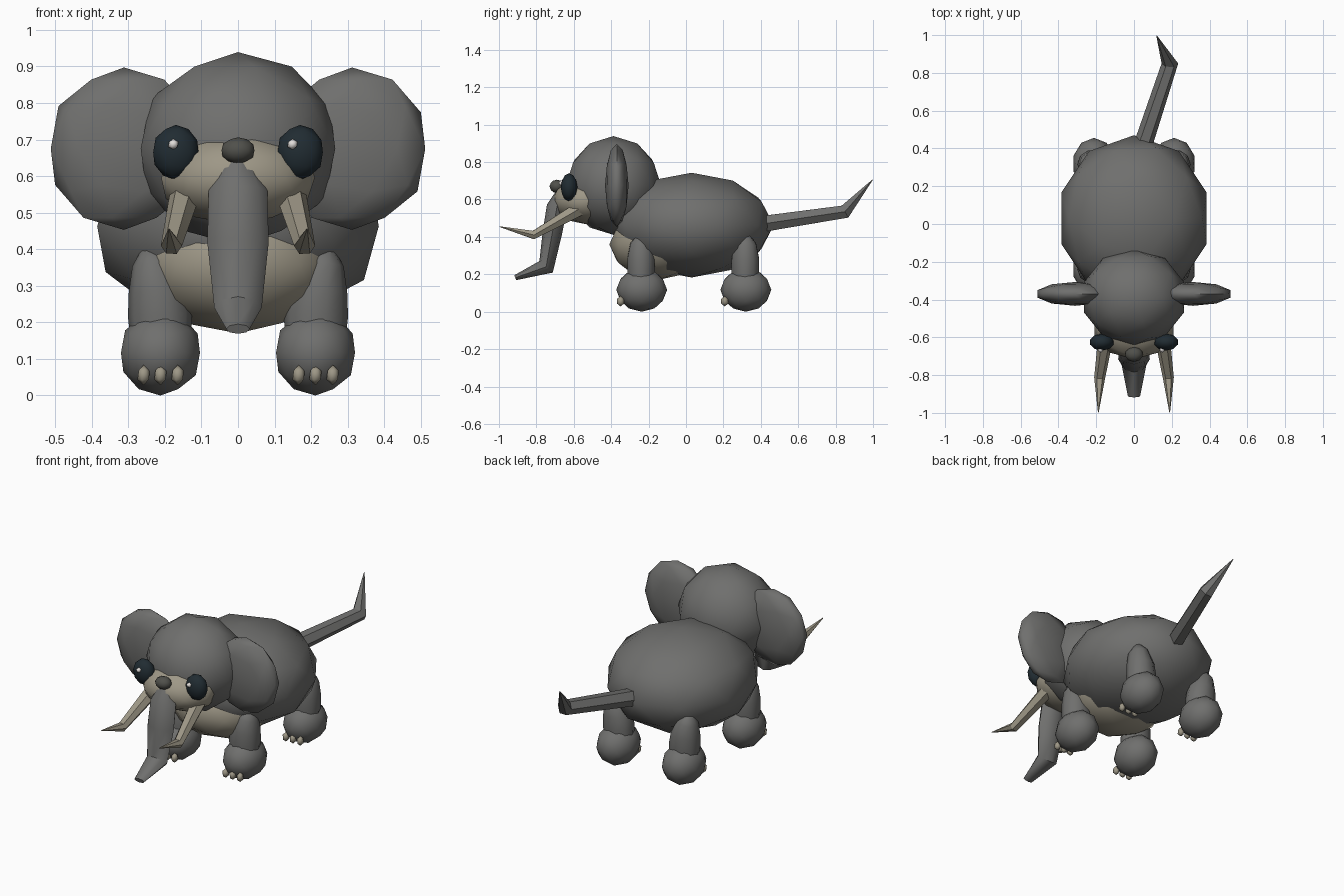
import bpy, bmesh
from math import radians, cos, sin, pi
from mathutils import Vector

if "Cube" in bpy.data.objects:
    bpy.data.objects.remove(bpy.data.objects["Cube"])


def material(name, rgb):
    m = bpy.data.materials.new(name)
    m.diffuse_color = (*rgb, 1)
    m.use_nodes = True
    m.node_tree.nodes["Principled BSDF"].inputs["Base Color"].default_value = m.diffuse_color
    return m


HIDE = material("hide_grey", (0.16, 0.16, 0.155))
CREAM = material("cream", (0.34, 0.31, 0.24))
DARK = material("eye_dark", (0.015, 0.025, 0.032))
NOSE = material("nose_grey", (0.08, 0.08, 0.07))
WHITE = material("highlight", (0.75, 0.72, 0.7))


def finish(name, bm, mat, angle):
    bmesh.ops.recalc_face_normals(bm, faces=bm.faces)
    me = bpy.data.meshes.new(name)
    bm.to_mesh(me)
    bm.free()
    ob = bpy.data.objects.new(name, me)
    bpy.context.collection.objects.link(ob)
    me.materials.append(mat)
    bpy.ops.object.select_all(action='DESELECT')
    bpy.context.view_layer.objects.active = ob
    ob.select_set(True)
    bpy.ops.object.shade_smooth_by_angle(angle=radians(angle))
    return ob


def blob(name, centre, radii, mat=HIDE, level=2):
    """Low-poly icosphere stretched so its extents match the radii."""
    bm = bmesh.new()
    bmesh.ops.create_icosphere(bm, subdivisions=level, radius=1)
    ext = [max(abs(v.co[i]) for v in bm.verts) for i in range(3)]
    for v in bm.verts:
        v.co = [centre[i] + v.co[i] / ext[i] * radii[i] for i in range(3)]
    return finish(name, bm, mat, 60)


def tube(name, path, mat=HIDE, sides=8, angle=50):
    """Skin rings (x, y, z, width radius, depth radius) along a path."""
    bm = bmesh.new()
    pts = [Vector(p[:3]) for p in path]
    rings = []
    for i, p in enumerate(path):
        a, b = pts[max(i - 1, 0)], pts[min(i + 1, len(pts) - 1)]
        t = (pts[i] - a).normalized() + (b - pts[i]).normalized()
        t.normalize()
        side = (Vector((1, 0, 0)) - t * t.x).normalized()
        up = t.cross(side)
        rings.append([bm.verts.new(pts[i] + side * p[3] * cos(2 * pi * k / sides)
                                   + up * p[4] * sin(2 * pi * k / sides))
                      for k in range(sides)])
    for r, s in zip(rings, rings[1:]):
        for k in range(sides):
            n = (k + 1) % sides
            bm.faces.new((r[k], r[n], s[n], s[k]))
    bm.faces.new(rings[0])
    bm.faces.new(rings[-1])
    return finish(name, bm, mat, angle)


# body, belly patch, head and muzzle
blob("body", (0, 0.03, 0.463), (0.385, 0.44, 0.28))
blob("belly", (0, -0.15, 0.36), (0.27, 0.26, 0.19), CREAM)
blob("head", (0, -0.388, 0.675), (0.266, 0.255, 0.264))
blob("muzzle", (0, -0.535, 0.595), (0.21, 0.18, 0.127), CREAM)
blob("nose", (0, -0.69, 0.67), (0.045, 0.04, 0.036), NOSE)

# trunk hanging down and curling forward
tube("trunk", [(0, -0.655, 0.66, 0.03, 0.025), (0, -0.69, 0.56, 0.08, 0.055),
               (0, -0.715, 0.42, 0.084, 0.052), (0, -0.748, 0.24, 0.065, 0.047),
               (0, -0.913, 0.182, 0.032, 0.014)])

# tail
tube("tail", [(0.035, 0.38, 0.465, 0.05, 0.05), (0.19, 0.85, 0.535, 0.044, 0.042),
              (0.12, 0.997, 0.705, 0.002, 0.002)], sides=6, angle=30)

for s, label in ((-1, "right"), (1, "left")):
    blob(f"{label}_ear", (s * 0.312, -0.37, 0.675), (0.2, 0.063, 0.222))
    blob(f"{label}_eye", (s * 0.17, -0.625, 0.665), (0.062, 0.045, 0.075), DARK)
    blob(f"{label}_eye_highlight", (s * 0.163 - 0.014, -0.665, 0.687),
         (0.014, 0.014, 0.015), WHITE, 1)
    # tusk
    tube(f"{label}_tusk", [(s * 0.145, -0.57, 0.55, 0.042, 0.042),
                           (s * 0.182, -0.815, 0.41, 0.029, 0.026),
                           (s * 0.189, -0.997, 0.455, 0.002, 0.002)],
         CREAM, 6, 30)
    # legs, feet and toes
    for y, end in ((-0.24, "front"), (0.317, "back")):
        tube(f"{end}_{label}_leg",
             [(s * 0.21, y, 0.12, 0.08, 0.07), (s * 0.213, y, 0.22, 0.088, 0.077),
              (s * 0.22, y, 0.29, 0.08, 0.076), (s * 0.235, y, 0.365, 0.055, 0.06),
              (s * 0.243, y, 0.405, 0.02, 0.025)], sides=10, angle=60)
        blob(f"{end}_{label}_foot", (s * 0.212, y + 0.003, 0.117), (0.108, 0.136, 0.117))
        for n, dx in enumerate((-0.046, 0, 0.047)):
            blob(f"{end}_{label}_toe_{n + 1}", (s * 0.212 + dx, y - 0.11, 0.056),
                 (0.017, 0.019, 0.028), CREAM, 1)
